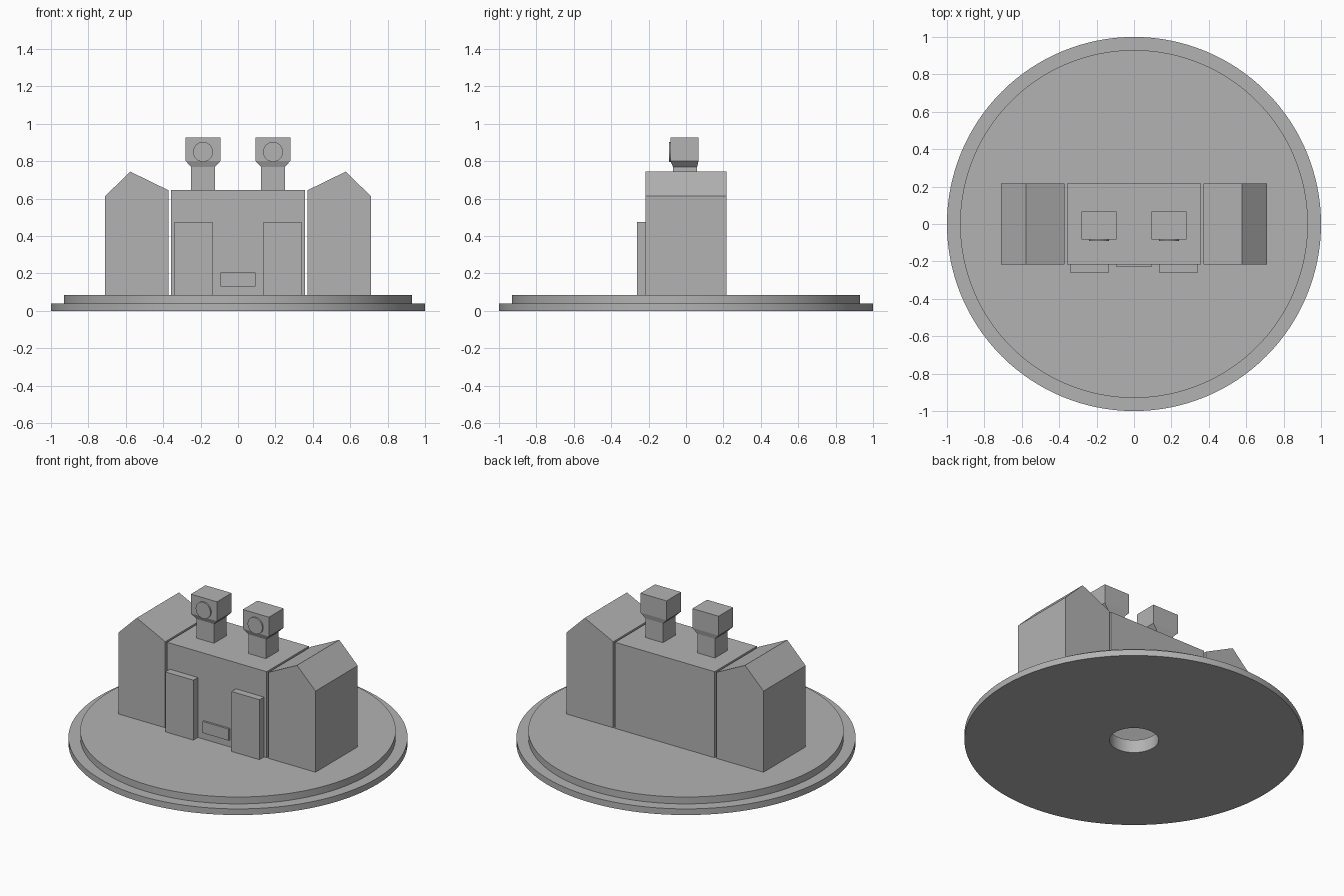
import bpy, bmesh, math
from mathutils import Matrix

if "Cube" in bpy.data.objects:
    bpy.data.objects.remove(bpy.data.objects["Cube"], do_unlink=True)

grey = bpy.data.materials.new("plain grey")
grey.use_nodes = True
colour = (0.45, 0.45, 0.45, 1)
grey.diffuse_color = colour
grey.node_tree.nodes["Principled BSDF"].inputs["Base Color"].default_value = colour

DECK = 0.085      # top of the base
ROOF = 0.645      # top of the main block
DEPTH = 0.217     # half depth of the buildings


def finish(name, bm, smooth=False):
    bmesh.ops.recalc_face_normals(bm, faces=bm.faces)
    mesh = bpy.data.meshes.new(name)
    bm.to_mesh(mesh)
    bm.free()
    mesh.materials.append(grey)
    obj = bpy.data.objects.new(name, mesh)
    bpy.context.collection.objects.link(obj)
    if smooth:
        bpy.ops.object.select_all(action='DESELECT')
        obj.select_set(True)
        bpy.context.view_layer.objects.active = obj
        bpy.ops.object.shade_smooth_by_angle(angle=math.radians(30))
    return obj


def prism(name, outline, y0, y1):
    """Extrude an (x, z) outline from y0 to y1."""
    bm = bmesh.new()
    face = bm.faces.new([bm.verts.new((x, y0, z)) for x, z in outline])
    out = bmesh.ops.extrude_face_region(bm, geom=[face])
    moved = [v for v in out["geom"] if isinstance(v, bmesh.types.BMVert)]
    bmesh.ops.translate(bm, verts=moved, vec=(0, y1 - y0, 0))
    return finish(name, bm)


def box(name, x0, x1, y0, y1, z0, z1):
    return prism(name, [(x0, z0), (x1, z0), (x1, z1), (x0, z1)], y0, y1)


def loft(name, cx, sections):
    """Join stacked rectangles given as (half width, y0, y1, z)."""
    bm = bmesh.new()
    rings = [[bm.verts.new((cx + sx * w, y, z))
              for sx, y in ((-1, y0), (1, y0), (1, y1), (-1, y1))]
             for w, y0, y1, z in sections]
    for low, high in zip(rings, rings[1:]):
        for i in range(4):
            j = (i + 1) % 4
            bm.faces.new((low[i], low[j], high[j], high[i]))
    bm.faces.new(rings[0])
    bm.faces.new(rings[-1])
    return finish(name, bm)


# Stepped round base with a central hole
bm = bmesh.new()
profile = [(0.145, 0), (1, 0), (1, 0.04), (0.93, 0.04), (0.93, DECK), (0.145, DECK)]
verts = [bm.verts.new((r, 0, z)) for r, z in profile]
edges = [bm.edges.new((verts[i - 1], verts[i])) for i in range(len(verts))]
bmesh.ops.spin(bm, geom=verts + edges, cent=(0, 0, 0), axis=(0, 0, 1),
               angle=math.tau, steps=128, use_merge=True)
bmesh.ops.remove_doubles(bm, verts=bm.verts, dist=0.0001)
finish("base", bm, smooth=True)

# Main block, open underneath above the hole
body = box("main_block", -0.358, 0.358, -DEPTH, DEPTH, DECK, ROOF)
bm = bmesh.new()
bm.from_mesh(body.data)
bottom = [f for f in bm.faces if f.normal.z < -0.9]
bmesh.ops.delete(bm, geom=bottom, context='FACES_ONLY')
bm.to_mesh(body.data)
bm.free()

# Small plate low on the front
box("front_plate", -0.094, 0.094, -0.23, -DEPTH, 0.131, 0.206)

for side, s in (("right", -1), ("left", 1)):
    # Side tower with a ridge roof
    outline = [(0.372, DECK), (0.71, DECK), (0.71, 0.613), (0.577, 0.745), (0.372, ROOF)]
    prism(side + "_tower", [(s * x, z) for x, z in outline], -DEPTH, DEPTH)

    # Raised front panel
    x0, x1 = sorted((s * 0.137, s * 0.339))
    box(side + "_front_panel", x0, x1, -0.263, -DEPTH, DECK, 0.475)

    # Chimney flaring into a block head
    loft(side + "_chimney", s * 0.187, [
        (0.063, -0.07, 0.06, ROOF), (0.063, -0.07, 0.06, 0.77),
        (0.094, -0.083, 0.067, 0.802), (0.094, -0.083, 0.067, 0.928)])

    # Round disc on the front of the head
    bm = bmesh.new()
    bmesh.ops.create_cone(bm, cap_ends=True, segments=48, radius1=0.053,
                          radius2=0.053, depth=0.012,
                          matrix=Matrix.Translation((s * 0.187, -0.086, 0.85))
                          @ Matrix.Rotation(math.pi / 2, 4, 'X'))
    finish(side + "_head_disc", bm, smooth=True)
